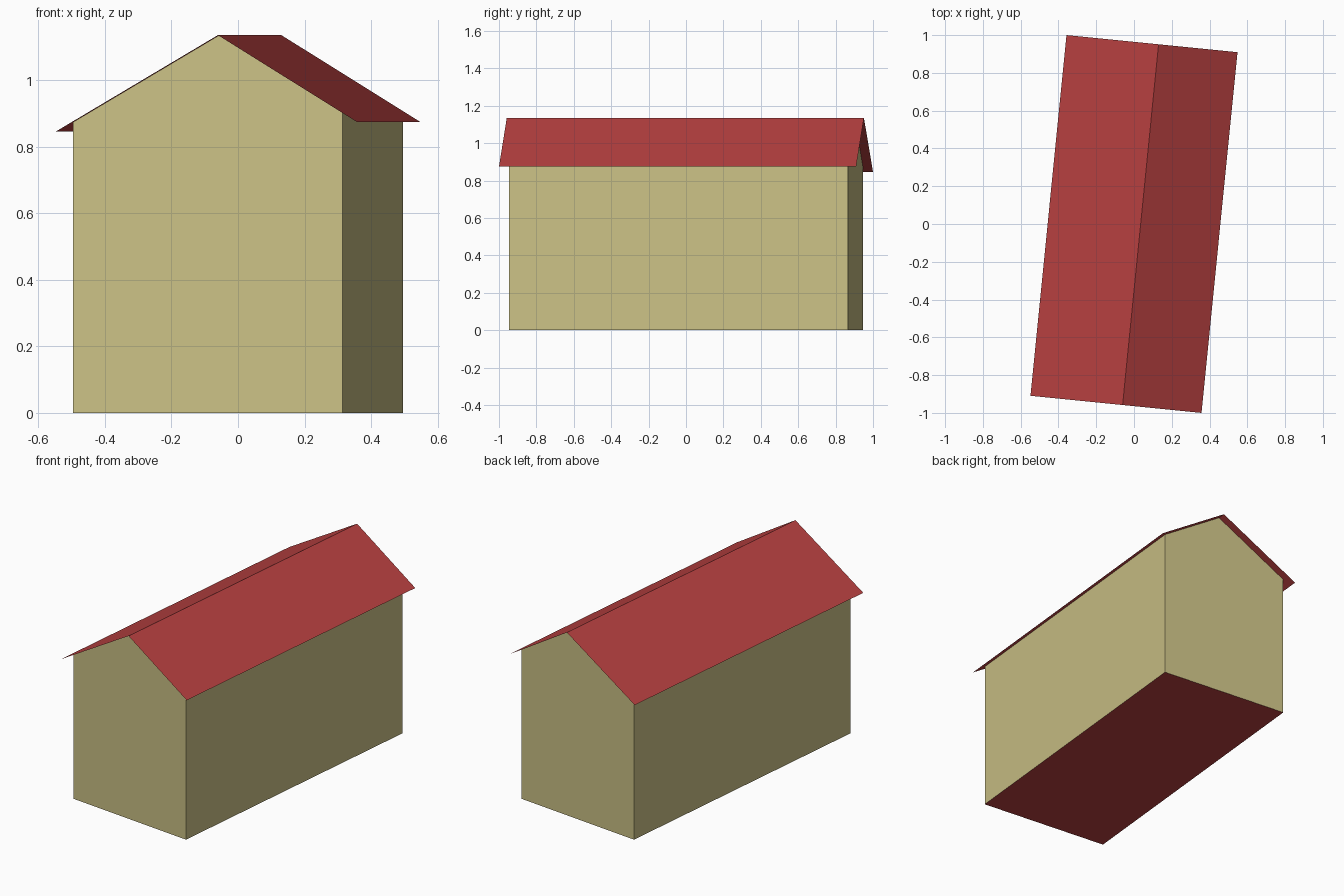
import bpy
from math import radians

cube = bpy.data.objects.get("Cube")
if cube:
    bpy.data.objects.remove(cube, do_unlink=True)

TURN = radians(-5.7)                # the building is turned slightly on its plot
HALF_W, HALF_L = 0.407, 0.91        # wall footprint
ROOF_W, ROOF_L = 0.455, 0.9595      # roof with overhang
RIDGE_X, RIDGE_Z = 0.035, 1.135     # off-centre ridge
EAVE_LOW, EAVE_HIGH = 0.845, 0.874


def material(name, rgb):
    linear = [((c / 255 + 0.055) / 1.055) ** 2.4 for c in rgb] + [1]
    mat = bpy.data.materials.new(name)
    mat.use_nodes = True
    mat.diffuse_color = linear
    mat.node_tree.nodes["Principled BSDF"].inputs["Base Color"].default_value = linear
    return mat


def roof_height(x):
    """Height of the roof surface above a point across the building."""
    if x < RIDGE_X:
        t, eave = (RIDGE_X - x) / (RIDGE_X + ROOF_W), EAVE_LOW
    else:
        t, eave = (x - RIDGE_X) / (ROOF_W - RIDGE_X), EAVE_HIGH
    return RIDGE_Z + (eave - RIDGE_Z) * t


def extrude_profile(name, profile, half_length, closed, mats):
    """Sweep an x-z profile along y; a closed profile gets end walls."""
    n = len(profile)
    verts = [(x, y, z) for y in (-half_length, half_length) for x, z in profile]
    sides = range(n if closed else n - 1)
    faces = [(i, (i + 1) % n, (i + 1) % n + n, i + n) for i in sides]
    if closed:
        faces = [tuple(reversed(f)) for f in faces]
        faces += [tuple(range(n)), tuple(reversed(range(n, 2 * n)))]
    mesh = bpy.data.meshes.new(name)
    mesh.from_pydata(verts, [], faces)
    for mat in mats:
        mesh.materials.append(mat)
    obj = bpy.data.objects.new(name, mesh)
    obj.rotation_euler.z = TURN
    bpy.context.collection.objects.link(obj)
    return obj


wall_mat = material("sand wall", (203, 193, 134))
roof_mat = material("red roof", (185, 65, 65))

# Walls with gable ends; faces under the roof are dropped and the floor is red
gable = [(-HALF_W, 0), (HALF_W, 0), (HALF_W, roof_height(HALF_W)),
         (RIDGE_X, RIDGE_Z), (-HALF_W, roof_height(-HALF_W))]
walls = extrude_profile("walls", gable, HALF_L, True, [wall_mat, roof_mat])

import bmesh
bm = bmesh.new()
bm.from_mesh(walls.data)
bmesh.ops.recalc_face_normals(bm, faces=bm.faces)
for face in bm.faces:
    if face.normal.z < -0.9:
        face.material_index = 1
covered = [f for f in bm.faces if f.normal.z > 0.3]
bmesh.ops.delete(bm, geom=covered, context='FACES_ONLY')
bm.to_mesh(walls.data)
bm.free()

# Thin folded roof sheet overhanging the walls, right eave first so it faces up
sheet = [(-ROOF_W, EAVE_LOW), (RIDGE_X, RIDGE_Z), (ROOF_W, EAVE_HIGH)]
extrude_profile("roof", sheet, ROOF_L, False, [roof_mat])
